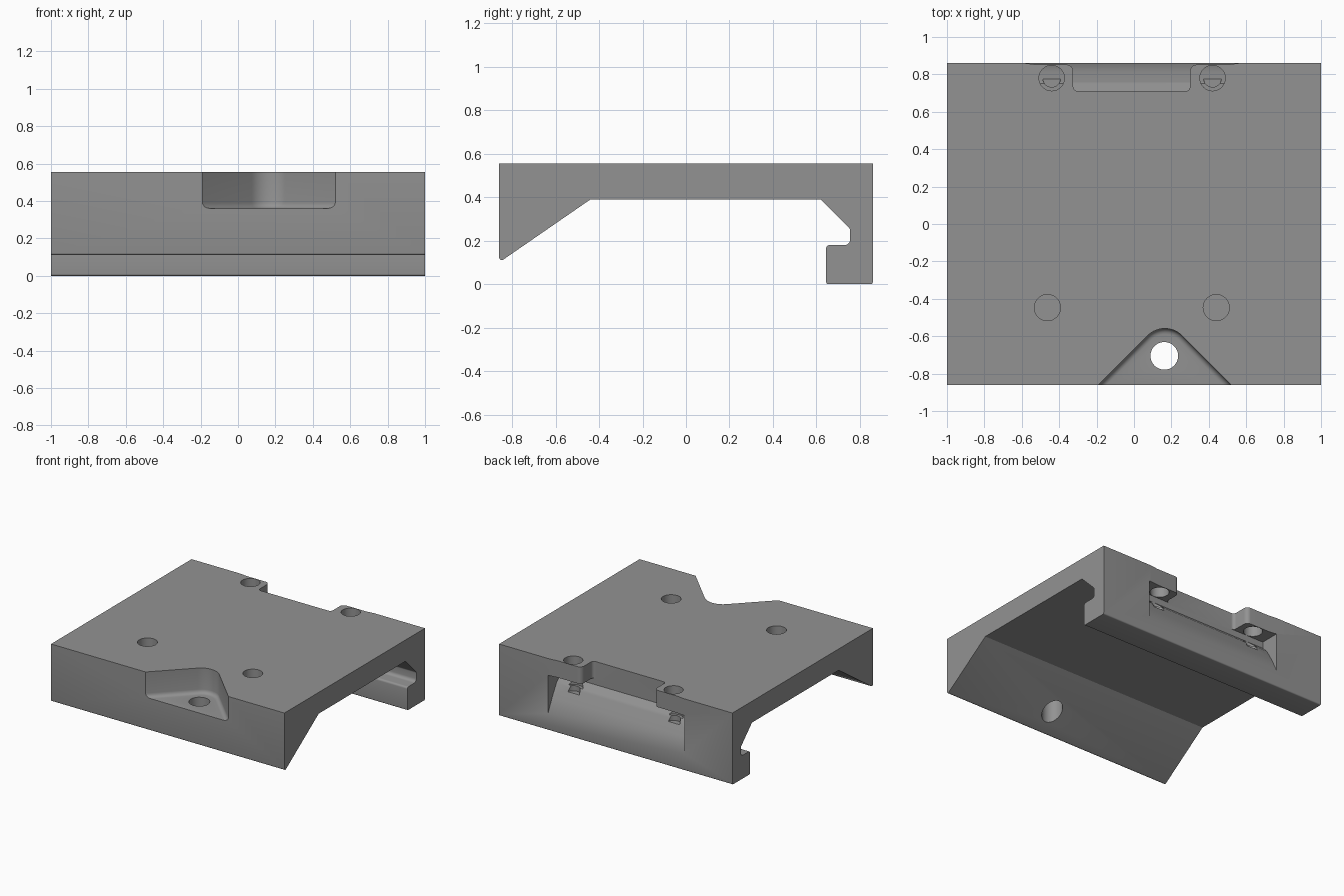
import bpy, bmesh, math
from mathutils import Vector

if "Cube" in bpy.data.objects:
    bpy.data.objects.remove(bpy.data.objects["Cube"])

grey = bpy.data.materials.new("machined grey")
grey.diffuse_color = (0.29, 0.29, 0.29, 1)
grey.use_nodes = True
grey.node_tree.nodes["Principled BSDF"].inputs["Base Color"].default_value = grey.diffuse_color


def prism(name, pts, lo, hi, axis, bevel=0.0):
    """Extrude a 2D outline along x (points are y,z) or along z (points are x,y)."""
    place = (lambda p, t: (t, p[0], p[1])) if axis == 'x' else (lambda p, t: (p[0], p[1], t))
    bm = bmesh.new()
    base = bm.faces.new([bm.verts.new(place(p, lo)) for p in pts])
    ext = bmesh.ops.extrude_face_region(bm, geom=[base])
    move = Vector(place((0, 0), hi - lo))
    bmesh.ops.translate(bm, vec=move, verts=[v for v in ext['geom'] if isinstance(v, bmesh.types.BMVert)])
    if bevel:
        low = [e for e in bm.edges if all(abs(v.co.z - lo) < 1e-5 for v in e.verts)]
        bmesh.ops.bevel(bm, geom=low, offset=bevel, segments=4, affect='EDGES', profile=0.5)
    bmesh.ops.recalc_face_normals(bm, faces=bm.faces)
    me = bpy.data.meshes.new(name)
    bm.to_mesh(me)
    bm.free()
    ob = bpy.data.objects.new(name, me)
    bpy.context.collection.objects.link(ob)
    me.materials.append(grey)
    return ob


def rounded(pts, segs=8):
    """Round the corners of an outline given as (a, b, radius)."""
    out = []
    for i, (a, b, r) in enumerate(pts):
        c = Vector((a, b))
        if r == 0:
            out.append((a, b))
            continue
        u = (Vector(pts[i - 1][:2]) - c).normalized()
        w = (Vector(pts[(i + 1) % len(pts)][:2]) - c).normalized()
        half = u.angle(w) / 2
        d = r / math.tan(half)
        mid = c + (u + w).normalized() * (r / math.sin(half))
        s, e = c + u * d - mid, c + w * d - mid
        sweep = s.angle(e)
        for k in range(segs + 1):
            t = k / segs
            q = mid + (s * math.sin((1 - t) * sweep) + e * math.sin(t * sweep)) / math.sin(sweep)
            out.append((q.x, q.y))
    return out


def circle(x, y, r, n=32):
    return [(x + r * math.cos(2 * math.pi * i / n), y + r * math.sin(2 * math.pi * i / n)) for i in range(n)]


TOP = 0.555

# Main body: hooked clamp section run along x
section = rounded([(-0.86, 0.10, 0.012), (-0.44, 0.39, 0), (0.62, 0.39, 0), (0.755, 0.255, 0.02),
                   (0.755, 0.18, 0.025), (0.645, 0.18, 0.015), (0.645, 0.004, 0.01),
                   (0.86, 0.004, 0.01), (0.86, TOP, 0), (-0.86, TOP, 0)], 5)
section = [(y, max(z - 0.004 if z < 0.05 else z, 0)) for y, z in section]
body = prism("clamp_body", section, -1, 1, 'x')

cutters = []

# Front pocket: rounded triangle with a filleted floor
pocket = rounded([(-0.24, -0.91, 0), (0.57, -0.91, 0), (0.165, -0.505, 0.13)], 14)
cutters.append(prism("front_pocket_cutter", pocket, 0.36, 0.7, 'z', 0.03))
cutters.append(prism("pocket_hole_cutter", circle(0.162, -0.705, 0.074), 0.05, 0.7, 'z'))

# Blind holes near the front
for x in (-0.463, 0.44):
    cutters.append(prism("front_hole_cutter", circle(x, -0.447, 0.07), 0.45, 0.7, 'z'))

# Rear undercut leaving tabs above a sloped floor
undercut = [(0.92, 0.425), (0.71, 0.425), (0.71, 0.375), (0.755, 0.33), (0.81, 0.235), (0.86, 0.13), (0.92, 0.01)]
cutters.append(prism("rear_undercut_cutter", undercut, -0.59, 0.58, 'x'))

# Notch between the tabs, with rounded tab corners and a slight setback
notch = rounded([(-0.60, 0.862, 0), (-0.52, 0.852, 0), (-0.325, 0.852, 0.035), (-0.325, 0.71, 0.025),
                 (0.30, 0.71, 0.025), (0.30, 0.852, 0.035), (0.50, 0.852, 0), (0.58, 0.862, 0),
                 (0.58, 0.95, 0), (-0.60, 0.95, 0)], 6)
cutters.append(prism("rear_notch_cutter", notch, 0.40, 0.7, 'z'))

# Stepped holes through the tabs
for x in (-0.44, 0.42):
    cutters.append(prism("tab_hole_cutter", circle(x, 0.78, 0.068), 0.335, 0.7, 'z'))
    cutters.append(prism("tab_bore_cutter", circle(x, 0.78, 0.048), 0.295, 0.5, 'z'))

for c in cutters:
    m = body.modifiers.new(c.name, 'BOOLEAN')
    m.operation = 'DIFFERENCE'
    m.solver = 'EXACT'
    m.object = c

# Bake the cuts, then drop the cutters
bpy.context.view_layer.update()
result = bpy.data.meshes.new_from_object(body.evaluated_get(bpy.context.evaluated_depsgraph_get()))
body.modifiers.clear()
body.data = result
for c in cutters:
    bpy.data.objects.remove(c)

bpy.context.view_layer.objects.active = body
body.select_set(True)
bpy.ops.object.shade_smooth_by_angle(angle=math.radians(28))
